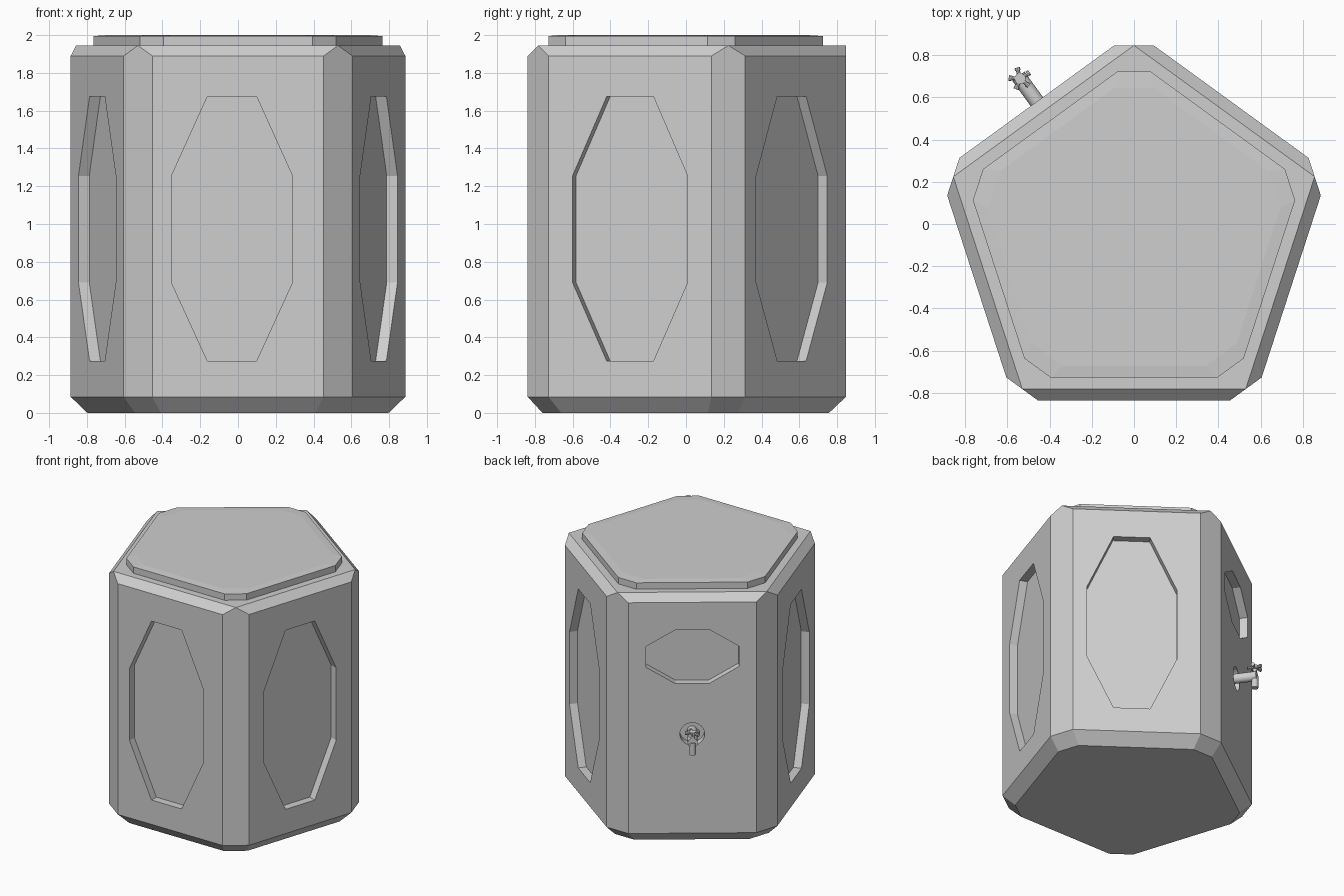
import bpy, bmesh, math
from mathutils import Vector, Matrix

if "Cube" in bpy.data.objects:
    bpy.data.objects.remove(bpy.data.objects["Cube"])

CY = -0.054          # y of the pentagon's centre
APO = 0.784          # distance from centre to each side face

grey = bpy.data.materials.new("light_grey")
grey.diffuse_color = (0.62, 0.62, 0.62, 1)
grey.use_nodes = True
grey.node_tree.nodes["Principled BSDF"].inputs["Base Color"].default_value = grey.diffuse_color


def finish(name, bm):
    bmesh.ops.recalc_face_normals(bm, faces=bm.faces)
    me = bpy.data.meshes.new(name)
    bm.to_mesh(me)
    bm.free()
    me.materials.append(grey)
    ob = bpy.data.objects.new(name, me)
    bpy.context.collection.objects.link(ob)
    return ob


def ring(apothem, cut, z):
    """Pentagon whose corners are cut off at radius `cut` (10 points)."""
    half = (apothem / math.cos(math.pi / 5) - cut) * math.tan(math.radians(54))
    pts = []
    for k in range(5):
        a = math.radians(90 + 72 * k)
        r, t = Vector((math.cos(a), math.sin(a), 0)), Vector((-math.sin(a), math.cos(a), 0))
        for s in (-1, 1):
            pts.append(r * cut + t * half * s + Vector((0, CY, z)))
    return pts


def loft(bm, rings):
    """Stack equal rings into a solid; returns the last ring."""
    loops = [[bm.verts.new(p) for p in r] for r in rings]
    n = len(loops[0])
    for a, b in zip(loops, loops[1:]):
        for i in range(n):
            j = (i + 1) % n
            bm.faces.new((a[i], a[j], b[j], b[i]))
    bm.faces.new(loops[0][::-1])
    return loops[-1]


def frame(angle):
    """Outward normal, sideways direction and middle of a side face."""
    a = math.radians(angle)
    n = Vector((math.cos(a), math.sin(a), 0))
    return n, Vector((-n.y, n.x, 0)), n * APO + Vector((0, CY, 0))


def rod(bm, a, b, r, sides=16, r2=None):
    d = b - a
    m = Matrix.Translation((a + b) / 2) @ d.to_track_quat('Z', 'Y').to_matrix().to_4x4()
    bmesh.ops.create_cone(bm, cap_ends=True, segments=sides, radius1=r,
                          radius2=r if r2 is None else r2, depth=d.length, matrix=m)


# Body: chamfered pentagon, corner strips closing to points at the top
bm = bmesh.new()
shoulder = loft(bm, [ring(APO * 0.9, 0.901 * 0.9, 0), ring(APO, 0.901, 0.085),
                     ring(APO, 0.901, 1.89)])
tips = []
for k in range(5):
    a = math.radians(90 + 72 * k)
    tips.append(bm.verts.new((0.901 * math.cos(a), CY + 0.901 * math.sin(a), 1.945)))
for k in range(5):
    j = (k + 1) % 5
    bm.faces.new((shoulder[2 * k], shoulder[2 * k + 1], tips[k]))
    bm.faces.new((shoulder[2 * k + 1], shoulder[2 * j], tips[j], tips[k]))
bm.faces.new(tips)
body = finish("body", bm)

# Cutters for the recessed panels and the tap hole
DEPTH = 0.06
TALL = (0.32, 0.13, 0.275, 0.69, 1.255, 1.675)
WIDE = (0.33, 0.12, 1.255, 1.385, 1.545, 1.675)
bm = bmesh.new()
for angle, shift, (w, v, z0, z1, z2, z3) in (
        (-90, -0.032, TALL), (-18, 0, TALL), (54, 0.035, TALL),
        (126, 0, WIDE), (198, 0, TALL)):
    n, t, mid = frame(angle)
    if angle == 54:
        shift = -shift
    shape = [(-v, z0), (v, z0), (w, z1), (w, z2), (v, z3), (-v, z3), (-w, z2), (-w, z1)]
    rings = [[mid + n * d + t * (x + shift) + Vector((0, 0, z)) for x, z in shape]
             for d in (-DEPTH, 0.1)]
    bm.faces.new(loft(bm, rings))
n, t, mid = frame(126)
tap = mid + Vector((0, 0, 0.86))
rod(bm, tap - n * DEPTH, tap + n * 0.1, 0.088, 24)
cutter = finish("panel_cutter", bm)
cutter.hide_render = True

mod = body.modifiers.new("panels", 'BOOLEAN')
mod.operation, mod.solver, mod.object = 'DIFFERENCE', 'EXACT', cutter
bpy.context.view_layer.objects.active = body
bpy.ops.object.modifier_apply(modifier=mod.name)
bpy.data.objects.remove(cutter)

# Lid: raised plate with a very shallow crown
bm = bmesh.new()
top = loft(bm, [ring(0.675, 0.778, 1.94), ring(0.675, 0.778, 1.995),
                ring(0.62, 0.70, 2.0)])
bm.faces.new(top)
finish("lid", bm)

# Tap: pipe, downward spout and stem
up = Vector((0, 0, 1))
end = tap + n * 0.135
bm = bmesh.new()
rod(bm, tap - n * (DEPTH + 0.01), end + n * 0.015, 0.036)
rod(bm, end - up * 0.095, end, 0.024)
rod(bm, end, end + up * 0.075, 0.015)
pipe = finish("tap_pipe", bm)

# Tap handle: hub with five knobbed spokes
bm = bmesh.new()
hub = end + up * 0.07
rod(bm, hub - up * 0.013, hub + up * 0.013, 0.026)
for k in range(5):
    a = math.radians(105 + 72 * k)
    d = Vector((math.cos(a), math.sin(a), 0))
    rod(bm, hub, hub + d * 0.046, 0.010, 10)
    rod(bm, hub + d * 0.040, hub + d * 0.054, 0.014, 10)
handle = finish("tap_handle", bm)

for ob in (pipe, handle):
    bpy.ops.object.select_all(action='DESELECT')
    ob.select_set(True)
    bpy.context.view_layer.objects.active = ob
    bpy.ops.object.shade_smooth_by_angle(angle=math.radians(35))
